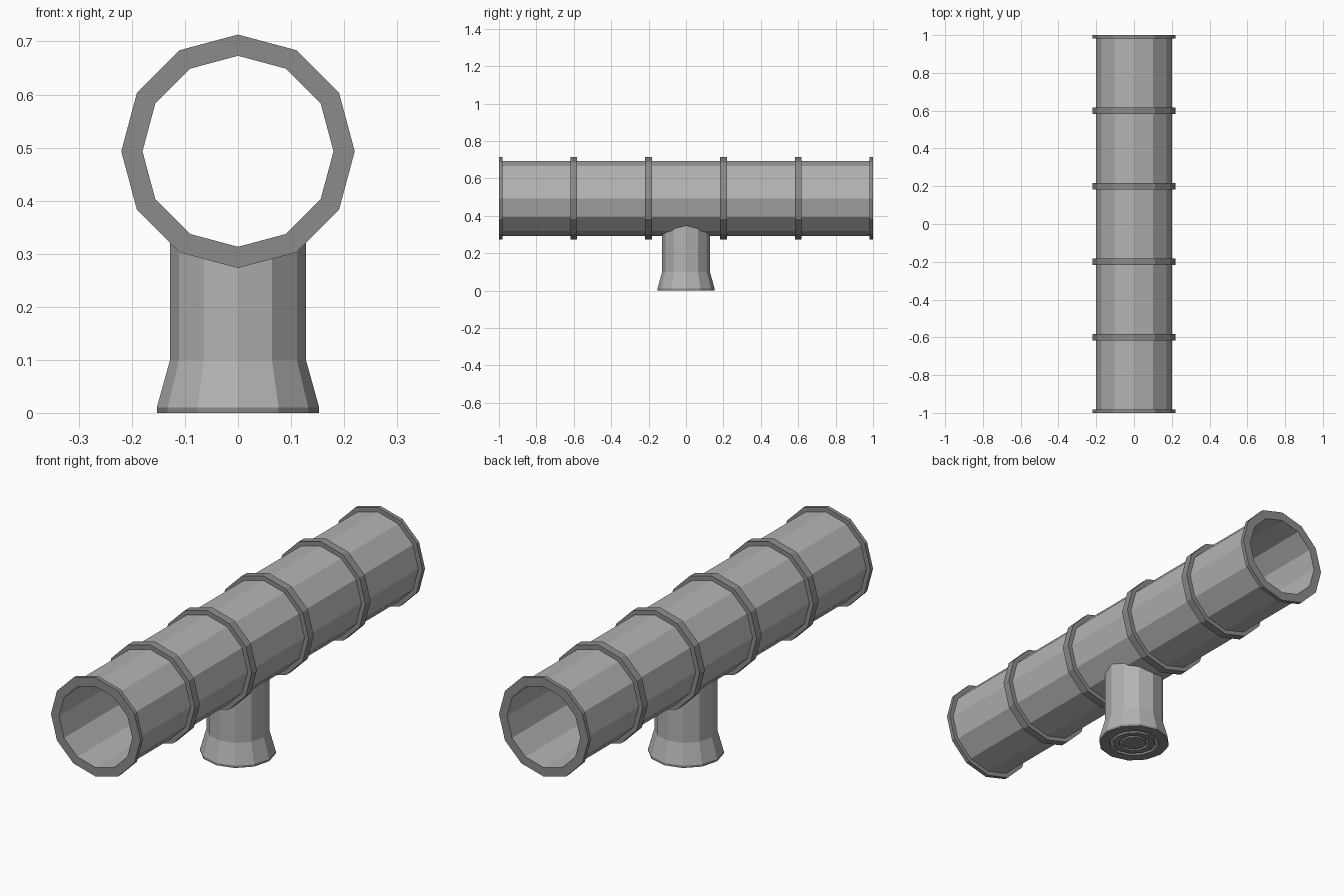
import bpy, bmesh, math

if "Cube" in bpy.data.objects:
    bpy.data.objects.remove(bpy.data.objects["Cube"])

SIDES = 12
PIPE_Z = 0.493
R_OUT, R_IN, R_COLLAR = 0.20, 0.18, 0.22


def grey(name, v):
    mat = bpy.data.materials.new(name)
    mat.diffuse_color = (v, v, v, 1)
    mat.use_nodes = True
    mat.node_tree.nodes["Principled BSDF"].inputs["Base Color"].default_value = mat.diffuse_color
    return mat


MID = grey("mid_grey", 0.45)
DARK = grey("dark_grey", 0.26)
PALE = grey("pale_grey", 0.8)


def lathe(name, profile, mats, closed=False, along_y=False, cap_end=False, tweak=None):
    """Revolve (radius, height) points into a 12-sided part; mats has one entry per band."""
    bm = bmesh.new()
    slots = list(dict.fromkeys(mats))
    rings = []
    for i, (r, h) in enumerate(profile):
        ring = []
        for k in range(SIDES):
            a = 2 * math.pi * k / SIDES
            u, v = r * math.cos(a), r * math.sin(a)
            co = (u, h, PIPE_Z + v) if along_y else (u, v, h)
            if tweak:
                co = tweak(i, co)
            ring.append(bm.verts.new(co))
        rings.append(ring)
    pairs = list(zip(rings, rings[1:]))
    if closed:
        pairs.append((rings[-1], rings[0]))
    for i, (a, b) in enumerate(pairs):
        for k in range(SIDES):
            n = (k + 1) % SIDES
            face = bm.faces.new((a[k], a[n], b[n], b[k]))
            face.material_index = slots.index(mats[min(i, len(mats) - 1)])
    if cap_end:
        bm.faces.new(rings[-1]).material_index = slots.index(mats[-1])
    bmesh.ops.recalc_face_normals(bm, faces=bm.faces)
    mesh = bpy.data.meshes.new(name)
    for mat in slots:
        mesh.materials.append(mat)
    bm.to_mesh(mesh)
    bm.free()
    obj = bpy.data.objects.new(name, mesh)
    bpy.context.collection.objects.link(obj)
    return obj


# Hollow horizontal pipe with dark end rims
lathe("pipe", [(R_OUT, -1), (R_OUT, 1), (R_IN, 1), (R_IN, -1)],
      [MID, DARK, MID, DARK], closed=True, along_y=True)

# Raised collars, half width at the two open ends
for i in range(6):
    y = -1 + 0.4 * i
    y0, y1 = max(y - 0.018, -1), min(y + 0.018, 1)
    lathe("collar", [(R_OUT, y0), (R_COLLAR, y0), (R_COLLAR, y1), (R_OUT, y1)],
          [DARK], closed=True, along_y=True)


# Support post: its top edge follows the underside of the pipe
def pipe_underside(x):
    pts = [(0.195 * math.sin(math.pi * k / 6), PIPE_Z - 0.195 * math.cos(math.pi * k / 6))
           for k in range(4)]
    for (xa, za), (xb, zb) in zip(pts, pts[1:]):
        if xa <= abs(x) <= xb:
            return za + (zb - za) * (abs(x) - xa) / (xb - xa)
    return PIPE_Z


def fit_top(i, co):
    return (co[0], co[1], pipe_underside(co[0])) if i == 0 else co


# Flared foot with a dark sole and concentric grooves underneath
post_profile = [(0.128, 0.35), (0.128, 0.10), (0.153, 0.01), (0.153, 0.0),
                (0.107, 0.0), (0.107, 0.01), (0.092, 0.01), (0.092, 0.0),
                (0.064, 0.0), (0.064, 0.01), (0.052, 0.01), (0.052, 0.0)]
post_mats = [MID, MID, DARK, DARK, DARK, PALE, DARK, DARK, DARK, PALE, DARK, DARK]
lathe("support_post", post_profile, post_mats, cap_end=True, tweak=fit_top)
